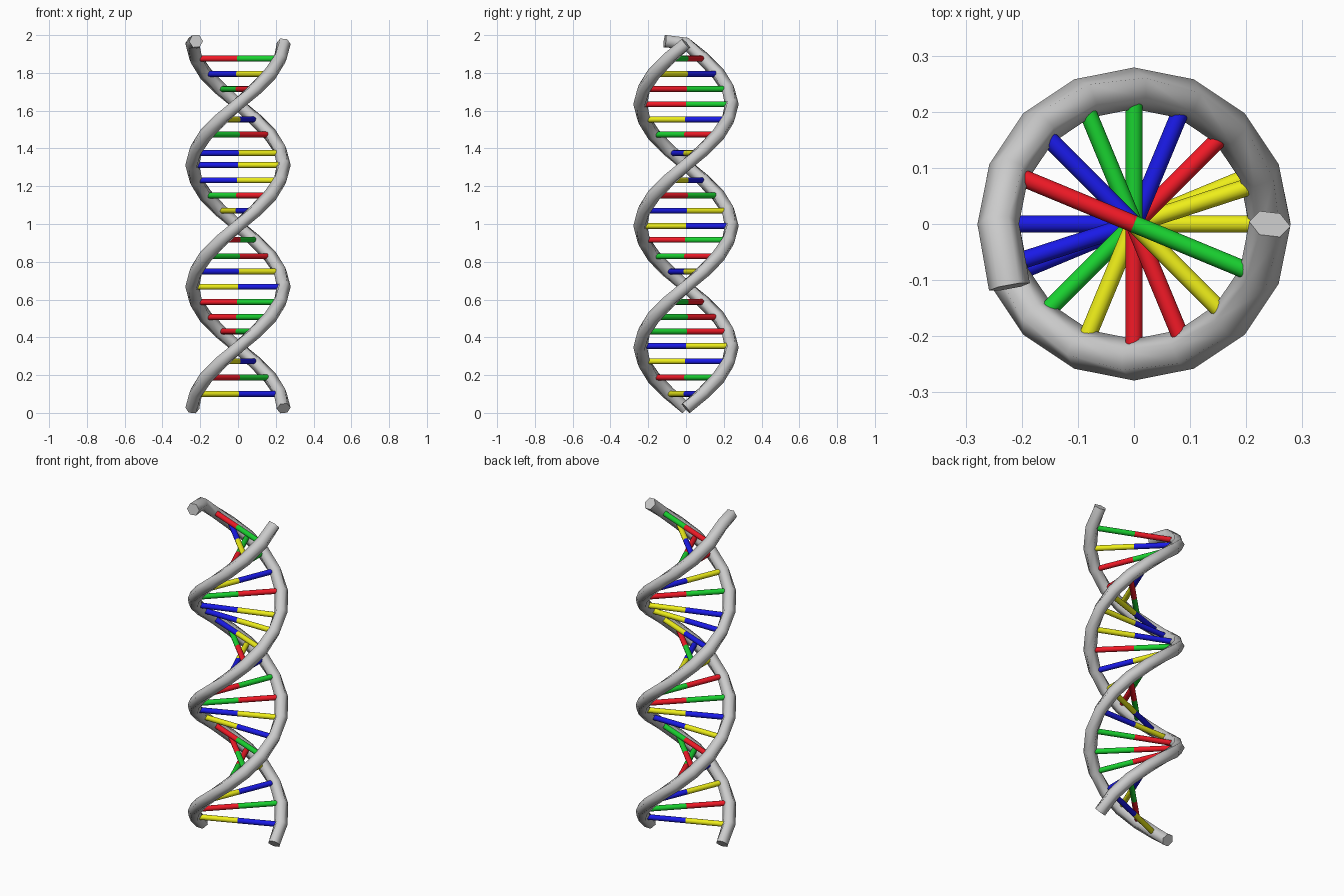
import bpy, bmesh, math
from mathutils import Vector

if "Cube" in bpy.data.objects:
    bpy.data.objects.remove(bpy.data.objects["Cube"])

R, TUBE, Z0, STEP = 0.242, 0.037, 0.024, 0.0805
TURN = math.radians(22.5)

COLOURS = {"R": ("red", (0.9, 0.01, 0.02, 1)), "G": ("green", (0.01, 0.65, 0.03, 1)),
           "B": ("blue", (0.01, 0.01, 0.8, 1)), "Y": ("yellow", (0.85, 0.85, 0.01, 1))}
MATS = {}
for key, (name, col) in COLOURS.items():
    MATS[key] = bpy.data.materials.new(name)
    MATS[key].diffuse_color = col


def finish(bm, name, mat=None):
    bmesh.ops.recalc_face_normals(bm, faces=bm.faces[:])
    me = bpy.data.meshes.new(name)
    bm.to_mesh(me)
    bm.free()
    ob = bpy.data.objects.new(name, me)
    bpy.context.collection.objects.link(ob)
    if mat:
        me.materials.append(mat)
    bpy.ops.object.select_all(action="DESELECT")
    ob.select_set(True)
    bpy.context.view_layer.objects.active = ob
    bpy.ops.object.shade_smooth_by_angle(angle=math.radians(65))
    return ob


def tube(points, radius, sides, name, mat=None):
    """Sweep a regular polygon along a path, one corner facing outwards."""
    bm = bmesh.new()
    rings = []
    for i, p in enumerate(points):
        a, b = points[max(i - 1, 0)], points[min(i + 1, len(points) - 1)]
        t = Vector((0, 0, 0))
        for d in (p - a, b - p):
            if d.length > 0:
                t += d.normalized()
        t.normalize()
        out = Vector((p.x, p.y, 0))
        u = (out - t * out.dot(t)).normalized()
        v = t.cross(u)
        angles = [2 * math.pi * k / sides for k in range(sides)]
        rings.append([bm.verts.new(p + radius * (u * math.cos(w) + v * math.sin(w))) for w in angles])
    for r0, r1 in zip(rings, rings[1:]):
        for k in range(sides):
            n = (k + 1) % sides
            bm.faces.new((r0[k], r0[n], r1[n], r1[k]))
    bm.faces.new(rings[0])
    bm.faces.new(rings[-1])
    return finish(bm, name, mat)


def helix(phase):
    return [Vector((R * math.cos(phase + k * TURN), R * math.sin(phase + k * TURN), Z0 + k * STEP))
            for k in range(25)]


# Two backbone strands; the first has a short, nearly level end piece
tube(helix(0) + [Vector((-0.222, -0.112, 1.968))], TUBE, 6, "strand_a")
tube(helix(math.pi), TUBE, 6, "strand_b")


def half_rung(z, angle, mat, name):
    bm = bmesh.new()
    u, v = Vector((math.cos(angle), math.sin(angle), 0)), Vector((-math.sin(angle), math.cos(angle), 0))
    n, r, length = 12, 0.0155, 0.215
    rings = [[bm.verts.new(u * d + v * r * math.cos(2 * math.pi * k / n)
                           + Vector((0, 0, z + r * math.sin(2 * math.pi * k / n))))
              for k in range(n)] for d in (0, length)]
    for k in range(n):
        m = (k + 1) % n
        bm.faces.new((rings[0][k], rings[0][m], rings[1][m], rings[1][k]))
    bm.faces.new(rings[0])
    bm.faces.new(rings[1])
    finish(bm, name, mat)


# Paired rungs: colour on the first strand's side, partner opposite
PAIR = {"R": "G", "G": "R", "B": "Y", "Y": "B"}
SHIFT = {1: -0.004, 2: 0.003, 3: 0.008, 4: 0.009, 5: 0.005, 11: 0.007, 17: -0.0175}
for k, c in enumerate("BGBYRRRYBGRYBRYYYRBGGBR", start=1):
    z = Z0 + k * STEP + SHIFT.get(k, 0)
    a = k * TURN - (math.radians(4.5) if k == 17 else 0)
    half_rung(z, a, MATS[c], f"rung_{k}_a")
    half_rung(z, a + math.pi, MATS[PAIR[c]], f"rung_{k}_b")

for m in bpy.data.materials:
    if m.users and not m.is_grease_pencil:
        m.use_nodes = True
        m.node_tree.nodes["Principled BSDF"].inputs["Base Color"].default_value = m.diffuse_color
